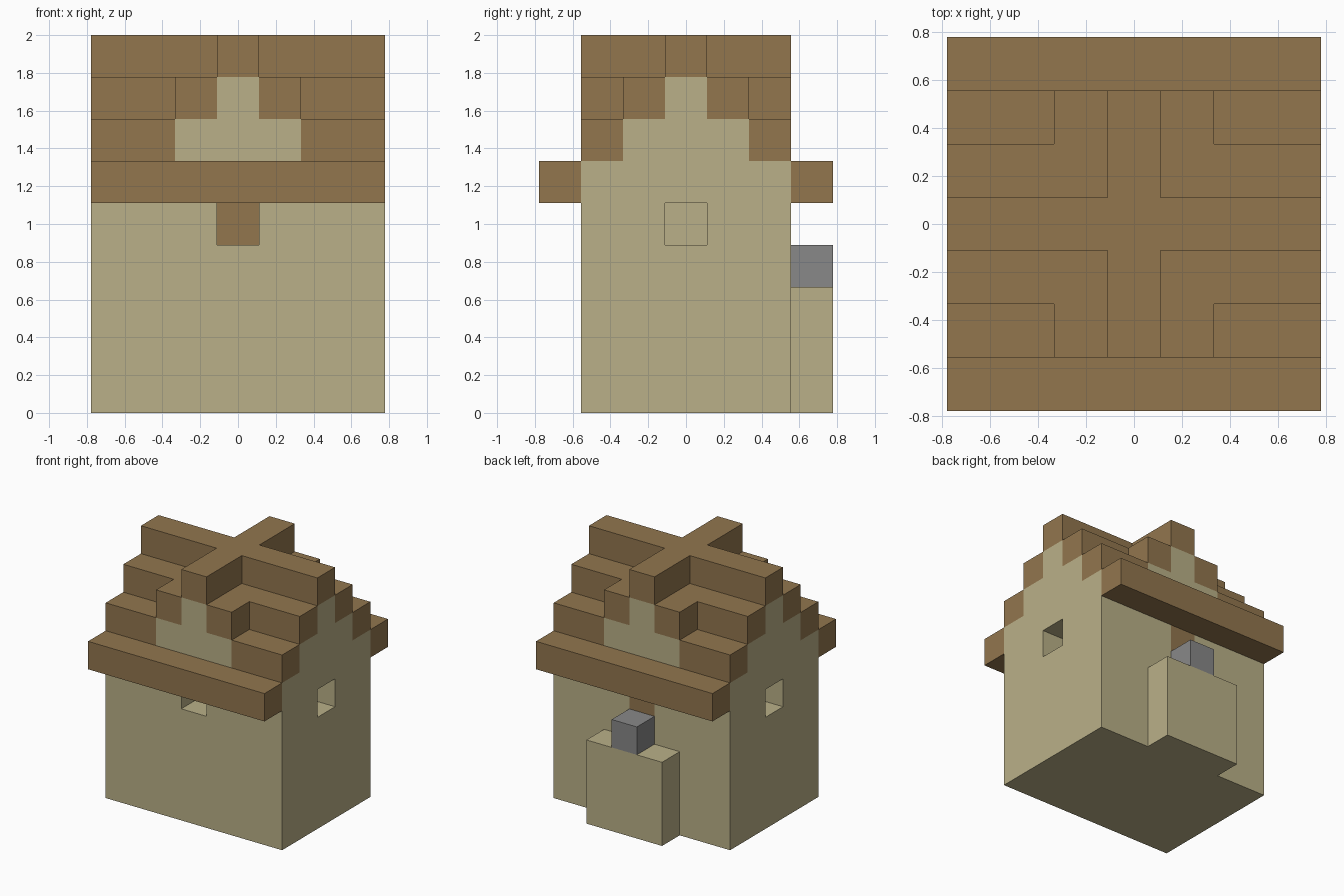
import bpy
import bmesh

U = 2 / 9  # one block of the grid

old = bpy.data.objects.get("Cube")
if old:
    bpy.data.objects.remove(old, do_unlink=True)


def material(name, rgb):
    m = bpy.data.materials.new(name)
    m.use_nodes = True
    color = (*rgb, 1)
    m.diffuse_color = color
    m.node_tree.nodes["Principled BSDF"].inputs["Base Color"].default_value = color
    return m


TAN = material("sandy wall", (0.49, 0.434, 0.246))
BROWN = material("brown wood", (0.287, 0.181, 0.076))
GREY = material("grey stone", (0.246, 0.246, 0.246))


def prism(name, outline, z0, z1, mat):
    """Extrude a flat outline upwards; all sizes in blocks."""
    bm = bmesh.new()
    base = bm.faces.new([bm.verts.new((x * U, y * U, z0 * U)) for x, y in outline])
    top = bmesh.ops.extrude_face_region(bm, geom=[base])["geom"]
    verts = [v for v in top if isinstance(v, bmesh.types.BMVert)]
    bmesh.ops.translate(bm, verts=verts, vec=(0, 0, (z1 - z0) * U))
    bmesh.ops.recalc_face_normals(bm, faces=bm.faces)
    mesh = bpy.data.meshes.new(name)
    bm.to_mesh(mesh)
    bm.free()
    mesh.materials.append(mat)
    ob = bpy.data.objects.new(name, mesh)
    bpy.context.scene.collection.objects.link(ob)
    return ob


def box(name, x0, x1, y0, y1, z0, z1, mat):
    return prism(name, [(x0, y0), (x1, y0), (x1, y1), (x0, y1)], z0, z1, mat)


def cross(name, a, b, z0, mat):
    """Plus-shaped layer: long arm half-width b, short arm half-width a."""
    X, Y = 3.5, 2.5
    q = [(X, b), (a, b), (a, Y)]
    outline = (q + [(-x, y) for x, y in reversed(q)]
               + [(-x, -y) for x, y in q] + [(x, -y) for x, y in reversed(q)])
    return prism(name, outline, z0, z0 + 1, mat)


# House body with recessed windows and a slot for the back beam
walls = box("walls", -3.5, 3.5, -2.5, 2.5, 0, 6, TAN)
cutters = [
    box("front_cutter", -.5, .5, -3, -1.5, 4, 5, TAN),
    box("back_cutter", -.5, .5, 1.5, 3, 4, 5, TAN),
    box("left_cutter", 2.5, 4, -.5, .5, 4, 5, TAN),
    box("right_cutter", -4, -2.5, -.5, .5, 4, 5, TAN),
]
for c in cutters:
    c.hide_render = True
    mod = walls.modifiers.new(c.name, "BOOLEAN")
    mod.operation = "DIFFERENCE"
    mod.solver = "EXACT"
    mod.object = c
graph = bpy.context.evaluated_depsgraph_get()
cut_mesh = bpy.data.meshes.new_from_object(walls.evaluated_get(graph))
walls.modifiers.clear()
walls.data = cut_mesh
for c in cutters:
    bpy.data.objects.remove(c, do_unlink=True)

# Wood behind the front window and in the back wall
box("front_window_panel", -.5, .5, -1.54, -1.5, 4, 5, BROWN)
box("back_beam", -.5, .5, 1.5, 2.5, 4, 5, BROWN)

# Stepped gables
cross("lower_gables", 1.5, 1.5, 6, TAN)
cross("upper_gables", .5, .5, 7, TAN)

# Roof: eaves, corner steps, L-shaped steps and crossing ridge
for s, side in ((-1, "front"), (1, "back")):
    ys = sorted((s * 2.5, s * 3.5))
    box(side + "_eave", -3.5, 3.5, *ys, 5, 6, BROWN)
    for t, hand in ((1, "left"), (-1, "right")):
        corner = [(1.5, 1.5), (3.5, 1.5), (3.5, 2.5), (1.5, 2.5)]
        ell = [(.5, .5), (3.5, .5), (3.5, 1.5), (1.5, 1.5), (1.5, 2.5), (.5, 2.5)]
        for name, shape, z in (("lower", corner, 6), ("upper", ell, 7)):
            prism(f"{side}_{hand}_{name}_roof_step",
                  [(t * x, s * y) for x, y in shape], z, z + 1, BROWN)
cross("roof_ridge", .5, .5, 8, BROWN)

# Hearth and chimney on the back
box("hearth", -1.5, 1.5, 2.5, 3.5, 0, 3, TAN)
box("chimney", -.5, .5, 2.5, 3.5, 3, 4, GREY)
